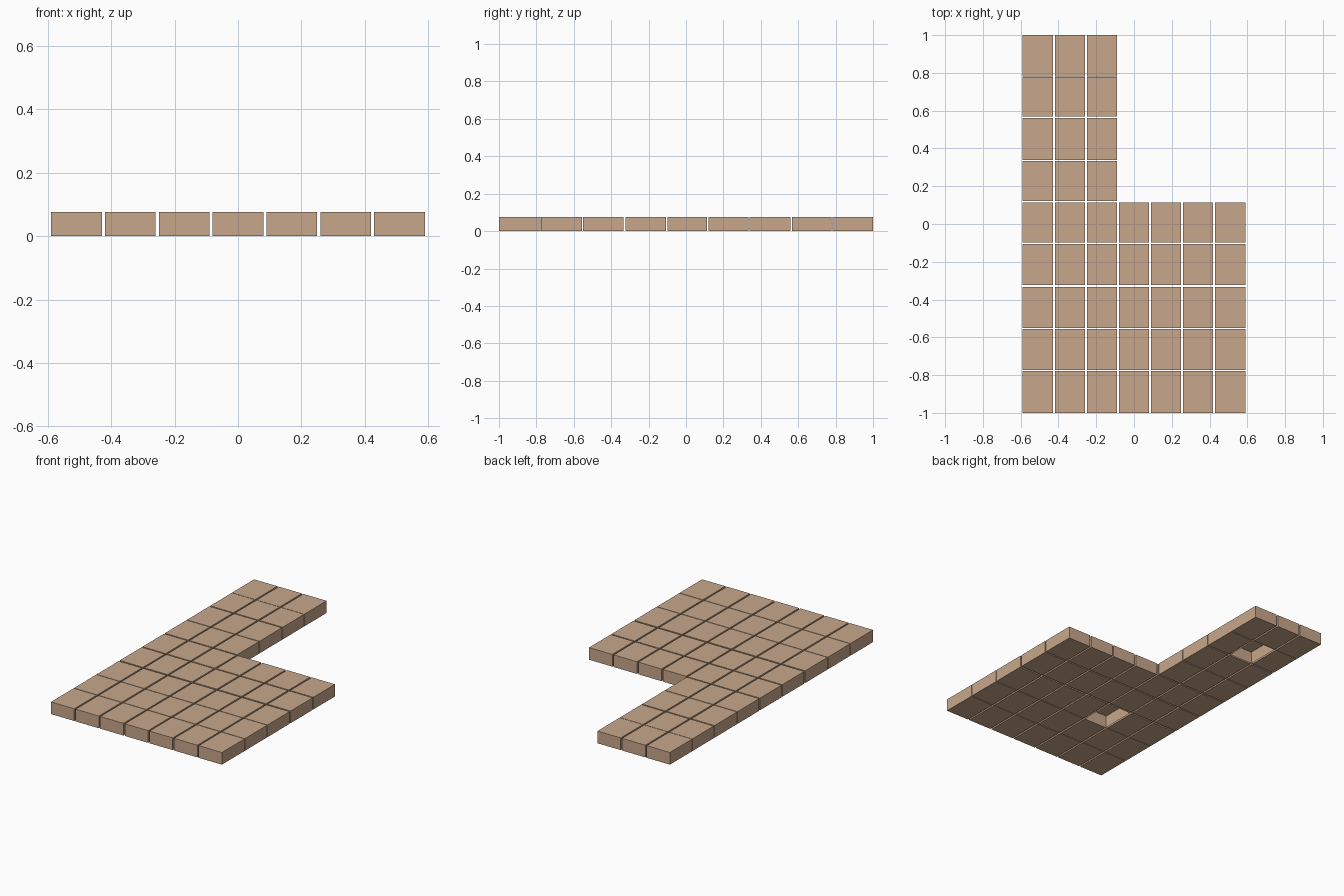
import bpy, bmesh

if "Cube" in bpy.data.objects:
    bpy.data.objects.remove(bpy.data.objects["Cube"])

HEIGHT = 0.076
COL_PITCH, COL_WIDTH = 0.1697, 0.160      # seven columns along x
ROWS = [(-1.0, -0.778), (-0.774, -0.555), (-0.551, -0.333),
        (-0.323, -0.107), (-0.099, 0.113), (0.121, 0.334),
        (0.339, 0.560), (0.568, 0.779), (0.782, 1.0)]
OPEN_BELOW = {(2, 2), (1, 7)}             # (column, row) slabs with no underside

clay = bpy.data.materials.new("clay")
clay.diffuse_color = (0.58, 0.39, 0.26, 1)
clay.use_nodes = True
clay.node_tree.nodes["Principled BSDF"].inputs["Base Color"].default_value = clay.diffuse_color


def slab(name, x0, x1, y0, y1, open_below):
    """One box-shaped paving slab standing on the ground."""
    bm = bmesh.new()
    bmesh.ops.create_cube(bm, size=1)
    for v in bm.verts:
        v.co.x = x1 if v.co.x > 0 else x0
        v.co.y = y1 if v.co.y > 0 else y0
        v.co.z = HEIGHT if v.co.z > 0 else 0
    bm.normal_update()
    if open_below:
        under = [f for f in bm.faces if f.normal.z < -0.5]
        bmesh.ops.delete(bm, geom=under, context='FACES_ONLY')
    mesh = bpy.data.meshes.new(name)
    bm.to_mesh(mesh)
    bm.free()
    mesh.materials.append(clay)
    bpy.context.collection.objects.link(bpy.data.objects.new(name, mesh))


# L-shaped paving: wide field of five rows, then a narrow path of four
for r, (y0, y1) in enumerate(ROWS):
    for c in range(7 if r < 5 else 3):
        # column edges, pulled in slightly so the ends land on +-0.589
        xc = (c - 3) * COL_PITCH
        slab(f"paving_slab_{r + 1}_{c + 1}", xc - COL_WIDTH / 2,
             xc + COL_WIDTH / 2, y0, y1, (c, r) in OPEN_BELOW)
